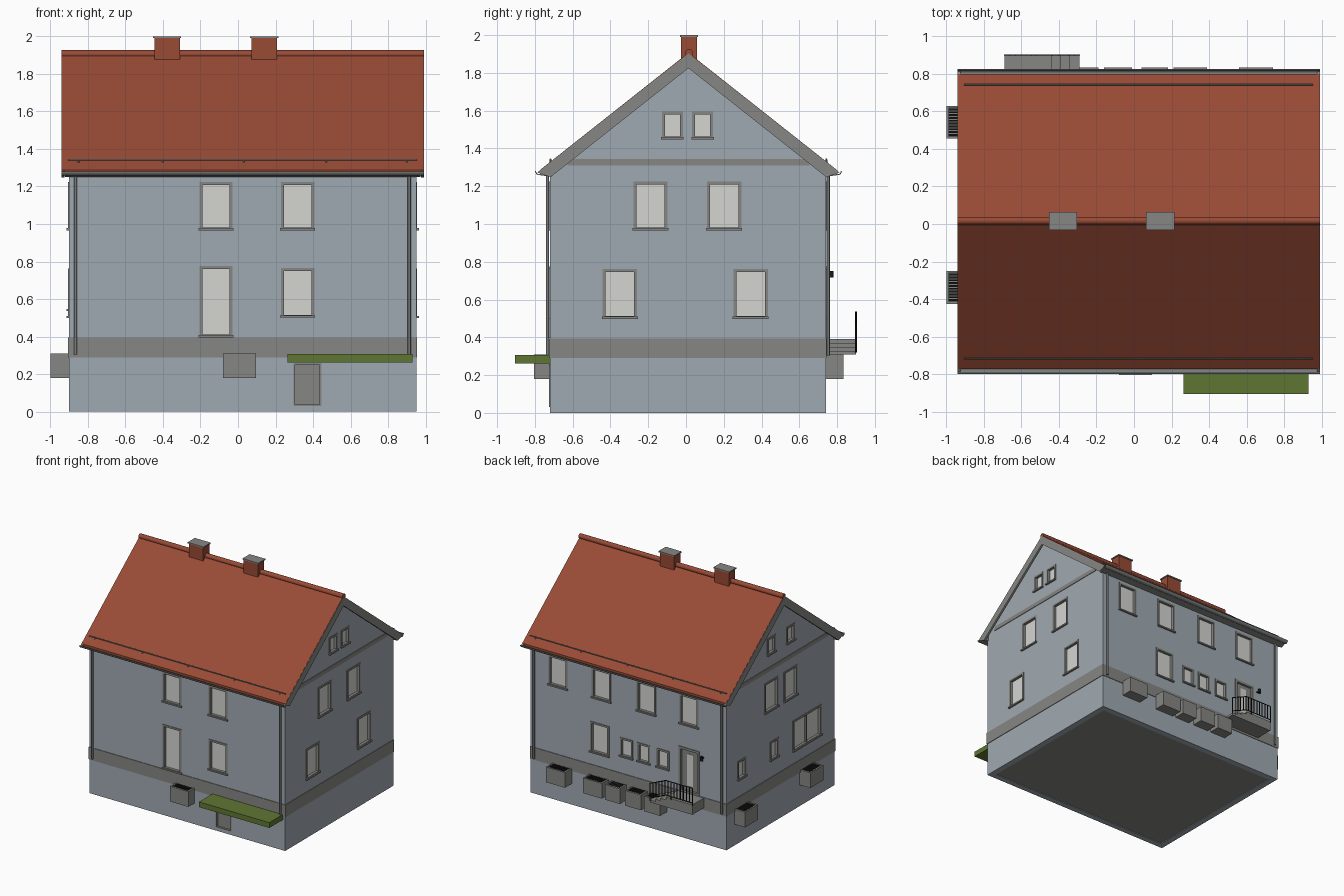
import bpy, bmesh, math
from mathutils import Vector

if "Cube" in bpy.data.objects:
    bpy.data.objects.remove(bpy.data.objects["Cube"])


def colour(name, r, g, b):
    m = bpy.data.materials.new(name)
    m.diffuse_color = (r, g, b, 1)
    m.use_nodes = True
    m.node_tree.nodes["Principled BSDF"].inputs["Base Color"].default_value = m.diffuse_color
    return m


WALL = colour("blue_grey_plaster", .352, .402, .445)
GREY = colour("stone_grey", .24, .24, .23)
METAL = colour("zinc_metal", .19, .20, .20)
PANE = colour("pale_pane", .66, .66, .64)
ROOF = colour("red_tile", .314, .069, .036)
GREEN = colour("moss_green", .117, .181, .033)
BLACK = colour("black_iron", .01, .01, .01)

X0, X1, Y0, Y1 = -.90, .95, -.72, .74      # outer wall faces
RX0, RX1, C = -.94, .99, .013              # roof ends and ridge line


def finish(name, bm, mat, smooth=False):
    bmesh.ops.recalc_face_normals(bm, faces=bm.faces)
    me = bpy.data.meshes.new(name)
    bm.to_mesh(me)
    bm.free()
    me.materials.append(mat)
    ob = bpy.data.objects.new(name, me)
    bpy.context.collection.objects.link(ob)
    if smooth:
        for p in me.polygons:
            p.use_smooth = len(p.vertices) == 4
    return ob


def boxes(name, mat, items):
    """One object from boxes given as (x0, x1, y0, y1, z0, z1)."""
    bm = bmesh.new()
    for x0, x1, y0, y1, z0, z1 in items:
        vs = bmesh.ops.create_cube(bm, size=1)["verts"]
        for v in vs:
            v.co = ((x0 + x1) / 2 + v.co.x * (x1 - x0),
                    (y0 + y1) / 2 + v.co.y * (y1 - y0),
                    (z0 + z1) / 2 + v.co.z * (z1 - z0))
    return finish(name, bm, mat)


def prism(name, mat, profile, x0, x1, smooth=False):
    """Extrude a (y, z) outline along x."""
    bm = bmesh.new()
    f = bm.faces.new([bm.verts.new((x0, y, z)) for y, z in profile])
    ext = bmesh.ops.extrude_face_region(bm, geom=[f])["geom"]
    bmesh.ops.translate(bm, vec=(x1 - x0, 0, 0),
                        verts=[g for g in ext if isinstance(g, bmesh.types.BMVert)])
    return finish(name, bm, mat, smooth)


def rods(name, mat, segments, r, sides=8):
    """One object from straight round bars between point pairs."""
    bm = bmesh.new()
    for a, b in segments:
        a, b = Vector(a), Vector(b)
        m = (b - a).to_track_quat('Z', 'Y').to_matrix().to_4x4()
        m.translation = (a + b) / 2
        bmesh.ops.create_cone(bm, cap_ends=True, segments=sides, radius1=r,
                              radius2=r, depth=(b - a).length, matrix=m)
    return finish(name, bm, mat, True)


def on_wall(side, u0, u1, z0, z1, d0, d1):
    """Box on a wall: u runs along it, d points outwards."""
    if side == "front":
        return (u0, u1, Y0 - d1, Y0 - d0, z0, z1)
    if side == "back":
        return (u0, u1, Y1 + d0, Y1 + d1, z0, z1)
    if side == "right":
        return (X1 + d0, X1 + d1, u0, u1, z0, z1)
    return (X0 - d1, X0 - d0, u0, u1, z0, z1)


# Window openings: side, bottom, top, width, centres
groups = [
    ("front", .97, 1.225, .178, (-.117, .318)),
    ("front", .505, .765, .178, (.318,)),
    ("front", .40, .775, .178, (-.117,)),
    ("right", .97, 1.225, .182, (-.188, .202)),
    ("right", .502, .762, .182, (-.35, .342)),
    ("right", 1.452, 1.595, .112, (-.072, .088)),
    ("back", .97, 1.225, .18, (.69, .28, -.144, -.548)),
    ("back", .502, .762, .18, (.297,)),
    ("back", .54, .70, .12, (.044, -.12, -.30)),
    ("left", .97, 1.225, .182, (.135, -.125)),
    ("left", 1.452, 1.595, .112, (.135, -.125)),
    ("left", .54, .70, .112, (.535, .095)),
    ("left", .502, .762, .385, (-.348,)),
]
holes, frames, panes, sills = [], [], [], []


def opening(s, u0, u1, z0, z1, t=.016):
    holes.append(on_wall(s, u0, u1, z0, z1, -.03, .05))
    for a, b, c, d in ((u0, u0 + t, z0, z1), (u1 - t, u1, z0, z1),
                       (u0 + t, u1 - t, z1 - t, z1), (u0 + t, u1 - t, z0, z0 + t * .7)):
        frames.append(on_wall(s, a, b, c, d, -.03, .005))


for s, z0, z1, w, centres in groups:
    for c in centres:
        u0, u1 = c - w / 2, c + w / 2
        opening(s, u0, u1, z0, z1)
        panes.append(on_wall(s, u0 + .016, u1 - .016, z0 + .011, z1 - .016, -.03, -.018))
        sills.append(on_wall(s, u0 - .004, u1 + .004, z0 - .004, z0 + .008, 0, .015))
        if w > .3:
            frames.append(on_wall(s, c - .008, c + .008, z0 + .011, z1 - .016, -.018, -.004))

# Back entrance door and basement door
opening("back", -.645, -.45, .395, .775, .02)
opening("front", .295, .445, .03, .26, .01)
boxes("entrance_door", GREY, [on_wall("back", -.625, -.47, .409, .755, -.03, -.015)])
boxes("entrance_door_glass", PANE, [on_wall("back", -.575, -.52, .45, .72, -.015, -.011)])
boxes("basement_door", GREY, [on_wall("front", .305, .435, .037, .25, -.03, -.012)])

# House body with gables, recessed openings and a hollow underside
body = prism("house_body", WALL, [(Y0, 0), (Y1, 0), (Y1, 1.30), (C, 1.875), (Y0, 1.30)], X0, X1)
holes.append((X0 + .05, X1 - .05, Y0 + .05, Y1 - .05, -.05, .012))
cutter = boxes("opening_cutter", WALL, holes)
cutter.hide_render = True
mod = body.modifiers.new("openings", 'BOOLEAN')
mod.operation, mod.solver, mod.object = 'DIFFERENCE', 'EXACT', cutter
bpy.context.view_layer.objects.active = body
bpy.ops.object.modifier_apply(modifier=mod.name)
bpy.data.objects.remove(cutter)
boxes("floor_slab", GREY, [(X0 + .05, X1 - .05, Y0 + .05, Y1 - .05, .006, .014)])

boxes("window_frames", GREY, frames)
boxes("window_panes", PANE, panes)
boxes("window_sills", GREY, sills)

# Plinth band round the house and gable bands
t = .005
boxes("plinth_band", GREY, [on_wall(s, a - t, b + t, .29, .395, 0, t) for s, a, b in
      (("front", X0, X1), ("back", X0, X1), ("left", Y0, Y1), ("right", Y0, Y1))])
boxes("gable_bands", GREY, [on_wall(s, C - .64, C + .64, 1.31, 1.345, 0, t)
                            for s in ("left", "right")])

# Roof: tile slab, bargeboards, soffits, gutters, snow guards, ridge
S, TOP, HW = .79, 1.907, .785
edge = TOP - HW * S
prism("tile_roof", ROOF, [(C - HW, edge), (C, TOP), (C + HW, edge),
      (C + HW, edge - .022), (C, TOP - .026), (C - HW, edge - .022)], RX0 + .003, RX1 - .003)
board = [(C - .80, 1.273), (C, TOP - .004), (C + .80, 1.273), (C + .73, 1.248),
         (C, 1.825), (C - .73, 1.248)]
for name, a in (("left_bargeboard", RX0), ("right_bargeboard", RX1 - .016)):
    prism(name, GREY, board, a, a + .016)
for name, k in (("front", -1), ("back", 1)):
    prism(name + "_soffit", GREY, [(C + k * y, z) for y, z in
          ((.722, 1.25), (.722, 1.314), (.784, 1.265), (.784, 1.258))], RX0 + .017, RX1 - .017)
    arc = [math.pi + math.pi * i / 8 for i in range(9)]
    outer = [(C + k * (.791 + .021 * math.cos(a)), 1.281 + .023 * math.sin(a)) for a in arc]
    inner = [(C + k * (.791 + .016 * math.cos(a)), 1.281 + .018 * math.sin(a)) for a in arc]
    prism(name + "_gutter", METAL, outer + inner[::-1], RX0, RX1)
    gy, gz = C + k * .73, TOP - .73 * S + .012
    rods(name + "_snow_guard", METAL, [((-.905, gy, gz), (.955, gy, gz))] +
         [((x, gy, gz), (x, gy, gz - .02)) for x in (-.85, -.4, .03, .47, .9)], .005, 6)
    # Downpipes
    wy = Y0 if k < 0 else Y1
    rods(name + "_downpipes", METAL, [((x, wy + k * .013, .305), (x, wy + k * .013, 1.255))
                                      for x in (-.865, .912)], .0085)
rods("ridge_cap", ROOF, [((RX0, C + .004, 1.905), (RX1, C + .004, 1.905))], .021, 12)

# Chimneys
for name, x in (("left_chimney", -.378), ("right_chimney", .14)):
    boxes(name, ROOF, [(x - .068, x + .068, -.027, .057, 1.86, 1.99)])
    boxes(name + "_cap", GREY, [(x - .075, x + .075, -.033, .064, 1.99, 2.0)])

# Basement light wells with iron gratings
wells = [("front", -.08, .095, .085), ("left", .455, .63, .10), ("left", -.425, -.25, .10),
         ("back", -.34, -.19, .095), ("back", -.16, -.01, .095), ("back", .04, .18, .095),
         ("back", .21, .39, .095), ("back", .56, .74, .095)]
shells, bars = [], []
e = .012
for s, a, b, d in wells:
    shells += [on_wall(s, a, b, .18, .192, 0, d), on_wall(s, a, b, .192, .31, d - e, d),
               on_wall(s, a, a + e, .192, .31, 0, d - e), on_wall(s, b - e, b, .192, .31, 0, d - e)]
    n = 10
    for i in range(n):
        u = a + e + (b - a - 2 * e) * (i + .5) / n
        bars.append(on_wall(s, u - .005, u + .005, .296, .307, t, d - e))
boxes("light_wells", GREY, shells)
boxes("well_gratings", BLACK, bars)

# Canopy over the basement door
boxes("green_canopy", GREEN, [(.265, .93, -.905, Y0, .262, .307)])

# Entrance landing and steps
boxes("entrance_steps", GREY, [(-.69, -.44, Y1, .90, .308, .392), (-.44, -.39, Y1, .90, .308, .37),
                               (-.39, -.34, Y1, .90, .308, .349), (-.34, -.29, Y1, .90, .308, .328)])

# Iron railing: level over the landing, sloping down the steps
ry, drop = .90, .065


def fall(x):
    return max(0, (x + .44) / .15) * drop


rail = []
for z in (.535, .41):
    rail += [((-.69, ry, z), (-.44, ry, z)), ((-.44, ry, z), (-.29, ry, z - drop))]
for i in range(15):
    x = -.69 + .4 * i / 14
    low = .41 if i % 7 else .385
    rail.append(((x, ry, low - fall(x)), (x, ry, .535 - fall(x))))
rods("entrance_railing", BLACK, rail, .004, 6)

# Wall lamp by the entrance
rods("wall_lamp", BLACK, [((-.685, .768, .718), (-.685, .768, .752))], .013, 10)
boxes("lamp_bracket", BLACK, [on_wall("back", -.69, -.68, .73, .74, 0, .02)])
